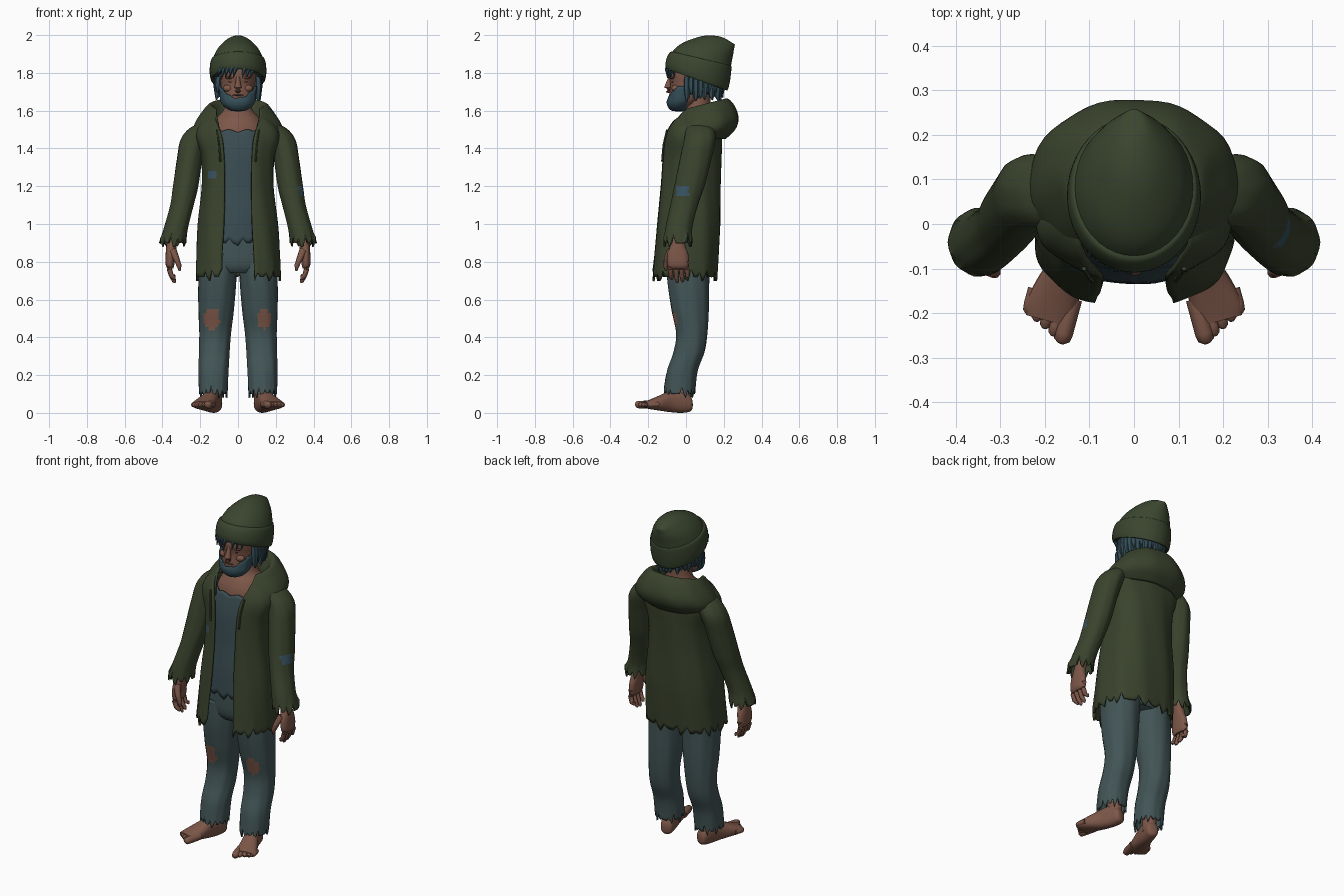
import bpy, bmesh, math, random
from mathutils import Vector, Matrix

random.seed(4)
if "Cube" in bpy.data.objects:
    bpy.data.objects.remove(bpy.data.objects["Cube"])


def material(name, rgb):
    m = bpy.data.materials.new(name)
    m.use_nodes = True
    m.diffuse_color = (*rgb, 1)
    bsdf = next(n for n in m.node_tree.nodes if n.type == "BSDF_PRINCIPLED")
    bsdf.inputs["Base Color"].default_value = (*rgb, 1)
    bsdf.inputs["Roughness"].default_value = 0.9
    return m


GREEN = material("coat green", (.042, .056, .026))
HAT = material("hat green", (.042, .06, .028))
TEAL = material("trouser teal", (.055, .09, .093))
SHIRT = material("shirt slate", (.042, .073, .084))
HAIR = material("hair blue grey", (.036, .078, .1))
SKIN = material("skin brown", (.205, .095, .066))
SHADE = material("dark skin", (.09, .04, .03))
EYE = material("eye dark", (.02, .018, .016))
PATCH = material("patch blue", (.04, .085, .12))


def finish(name, bm, mats, rule=None, thick=0, sx=1):
    """Turn a bmesh into a smooth shaded object."""
    if sx < 0:
        bmesh.ops.scale(bm, vec=(-1, 1, 1), verts=bm.verts)
        bmesh.ops.reverse_faces(bm, faces=bm.faces)
    for f in bm.faces:
        if rule:
            f.material_index = int(rule(f.calc_center_median()))
    me = bpy.data.meshes.new(name)
    bm.to_mesh(me)
    bm.free()
    for m in mats:
        me.materials.append(m)
    ob = bpy.data.objects.new(name, me)
    bpy.context.collection.objects.link(ob)
    if thick:
        mod = ob.modifiers.new("thickness", "SOLIDIFY")
        mod.thickness, mod.offset = thick, -1
    bpy.ops.object.select_all(action="DESELECT")
    ob.select_set(True)
    bpy.context.view_layer.objects.active = ob
    bpy.ops.object.shade_smooth_by_angle(angle=math.radians(50))
    return ob


def spline(rings, sub):
    """Smooth interpolation between control rings."""
    last = len(rings) - 1
    for i in range(last):
        a, b, c, d = (rings[max(0, min(last, i + k))] for k in (-1, 0, 1, 2))
        for s in range(sub):
            t = s / sub
            yield i + t, [q + .5 * t * (r - p + t * (2*p - 5*q + 4*r - u + t * (3*(q - r) + u - p)))
                          for p, q, r, u in zip(a, b, c, d)]
    yield last, rings[last]


def loft(name, rings, mats, seg=40, sub=4, p=1.0, opening=None, jag=0, top=None, fold=0,
         thick=0, cap=False, rule=None, sx=1, xf=None):
    """Rings run upward: z at front, centre x, half width, front y, back y, z at back."""
    rings = [r if len(r) == 6 else (*r, r[0]) for r in rings]
    if opening:
        rings = [(*r, o) for r, o in zip(rings, opening)]
    hem = [jag * random.uniform(.4, 1) * (c % 3 == 1) - jag * .5 * (c % 5 == 0) for c in range(seg + 1)]
    bm = bmesh.new()
    rows = []
    for t, r in spline(rings, sub):
        z0, cx, rx, yf, yb, z1 = r[:6]
        start = math.asin(min(.93, r[6] / rx) ** (1 / p)) if opening else 0
        row = []
        for c in range(seg + bool(opening)):
            th = start + (2 * math.pi - 2 * start) * c / seg
            sn, cs = math.sin(th), math.cos(th)
            k = 1 + fold * math.sin(9 * th + t)
            x = cx + k * rx * math.copysign(abs(sn) ** p, sn)
            v = math.copysign(abs(cs) ** p, cs)
            z = (z0 + z1) / 2 + (z0 - z1) / 2 * v + hem[c] * max(0, 1 - t)
            if top:
                z += top(th) * max(0, t - len(rings) + 2)
            co = Vector((x, (yf + yb) / 2 - k * (yb - yf) / 2 * v, z))
            row.append(bm.verts.new(xf @ co if xf else co))
        rows.append(row)
    for lo, hi in zip(rows, rows[1:]):
        for c in range(seg):
            d = (c + 1) % len(lo)
            bm.faces.new((lo[c], lo[d], hi[d], hi[c]))
    if cap:
        bm.faces.new(rows[0][::-1])
        bm.faces.new(rows[-1])
    return finish(name, bm, mats, rule, thick, sx)


def tubes(name, paths, mat, seg=8, sx=1, xf=None):
    """Round tapering strands; each point is x, y, z, radius."""
    bm = bmesh.new()
    for path in paths:
        pts = [Vector(q[:3]) for q in path]
        rows = []
        for i, q in enumerate(pts):
            way = pts[min(i + 1, len(pts) - 1)] - pts[max(i - 1, 0)]
            rot = way.to_track_quat("Z", "Y")
            ring = []
            for c in range(seg):
                a = 2 * math.pi * c / seg
                co = q + rot @ Vector((math.cos(a), math.sin(a), 0)) * path[i][3]
                ring.append(bm.verts.new(xf @ co if xf else co))
            rows.append(ring)
        for lo, hi in zip(rows, rows[1:]):
            for c in range(seg):
                bm.faces.new((lo[c], lo[c - seg + 1], hi[c - seg + 1], hi[c]))
        bm.faces.new(rows[0][::-1])
        bm.faces.new(rows[-1])
    return finish(name, bm, [mat], sx=sx)


def ball(name, at, size, mat):
    bm = bmesh.new()
    bmesh.ops.create_uvsphere(bm, u_segments=14, v_segments=8, radius=1,
                              matrix=Matrix.Translation(at) @ Matrix.Diagonal((*size, 1)))
    finish(name, bm, [mat])


# Coat body, open at the front with a torn hem
coat = [(.72, 0, .225, -.185, .165), (.85, 0, .22, -.175, .175), (1.0, 0, .212, -.16, .183),
        (1.2, 0, .19, -.14, .183), (1.35, 0, .195, -.128, .187), (1.45, 0, .225, -.116, .19),
        (1.51, 0, .215, -.1, .19), (1.56, 0, .17, -.075, .18), (1.58, 0, .13, -.04, .16)]
loft("coat_body", coat, [GREEN, PATCH], seg=64, p=.82, jag=.045, fold=.012, thick=.012,
     opening=(.088, .085, .076, .072, .074, .082, .1, .12, .115),
     rule=lambda c: c.y < 0 and abs(c.x + .135) < .022 and abs(c.z - 1.265) < .025)

# Hood lying on the shoulders, rolled over its rim
hood = [(1.46, 0, .2, -.09, .21, 1.45), (1.49, 0, .235, -.092, .262, 1.5), (1.53, 0, .222, -.085, .28, 1.56),
        (1.575, 0, .182, -.06, .255, 1.63), (1.6, 0, .15, -.04, .215, 1.665),
        (1.59, 0, .13, -.02, .185, 1.635), (1.53, 0, .125, -.01, .15, 1.55)]
loft("hood", hood, [GREEN], seg=48, p=.95, thick=.01, fold=.01,
     opening=(.1, .1, .105, .115, .115, .113, .11))

# Shirt, neck and chest, hips
loft("shirt", [(.9, 0, .18, -.135, .15), (1.05, 0, .175, -.13, .15), (1.2, 0, .165, -.115, .15),
               (1.38, 0, .17, -.102, .15), (1.485, 0, .15, -.078, .15)], [SHIRT], seg=60, p=.85, jag=.03,
     fold=.006, thick=.008, top=lambda th: .015 * abs(math.sin(6 * th)) + .02 * math.sin(th) ** 2)
loft("neck_and_chest", [(1.38, 0, .15, -.08, .14), (1.5, 0, .145, -.066, .145), (1.56, 0, .115, -.04, .145),
                        (1.61, 0, .075, -.005, .13), (1.72, 0, .066, -.005, .13)], [SKIN], cap=True)
loft("trouser_hips", [(.74, 0, .12, -.08, .11), (.79, 0, .185, -.105, .13), (.95, 0, .178, -.11, .135)],
     [TEAL], p=.85, cap=True)

# Foot frame: local x is sideways, y is up, z runs toward the toes
out = Vector((.965, .26, 0))
ahead = Vector((.26, -.965, 0))
foot_frame = Matrix.Translation((.112, .032, 0)) @ Matrix((out, (0, 0, 1), ahead)).transposed().to_4x4()

for sx, side in ((1, "left"), (-1, "right")):
    big = 1 if sx > 0 else 1.3

    # Trouser legs with torn knees and hems
    def torn_knee(c):
        e = ((c.x - sx * .14) / (.034 * big)) ** 2 + ((c.z - .495) / (.05 * big)) ** 2
        return c.y < .02 and e < random.uniform(.65, 1.2)

    loft(side + "_trouser_leg", [
        (.1, .13, .076, -.116, .048), (.22, .129, .079, -.1, .062), (.32, .126, .081, -.066, .098),
        (.42, .122, .084, -.052, .113), (.55, .116, .094, -.078, .12), (.7, .109, .1, -.1, .122),
        (.84, .1, .098, -.105, .13)], [TEAL, SKIN], seg=48, sub=7, p=.92, jag=.04, fold=.014,
        thick=.01, rule=torn_knee, sx=sx)

    # Bare foot, ankle and toes
    loft(side + "_foot", [(0, 0, .015, .025, .06), (.012, 0, .033, .007, .09), (.06, 0, .038, 0, .125),
                          (.12, .002, .042, .004, .118), (.18, .01, .052, .012, .092),
                          (.235, .016, .056, .02, .07), (.262, .016, .048, .028, .06)],
         [SKIN], seg=24, p=.85, cap=True, sx=sx, xf=foot_frame)
    loft(side + "_ankle", [(.05, .122, .036, -.06, .03), (.11, .122, .037, -.06, .025), (.25, .125, .045, -.06, .045)],
         [SKIN], seg=24, cap=True, sx=sx)
    toes = []
    for i in range(5):
        s, tip, r = -.028 + .0225 * i, .302 - .011 * i, .014 if i else .021
        toes.append([(s, .045, .2, r), (s, .044, tip - .022, r), (s, .042, tip - .006, r * .85), (s, .04, tip, r * .4)])
    tubes(side + "_toes", toes, SKIN, seg=10, sx=sx, xf=foot_frame)

    # Sleeve with torn cuff
    loft(side + "_sleeve", [
        (.9, .345, .072, -.118, .036), (.98, .328, .064, -.108, .034), (1.1, .297, .062, -.082, .064),
        (1.2, .278, .067, -.062, .098), (1.35, .256, .067, -.032, .135), (1.44, .236, .07, -.012, .155),
        (1.5, .2, .064, 0, .15), (1.54, .155, .04, .02, .13)], [GREEN, PATCH], seg=36, sub=6, jag=.04,
        fold=.014, thick=.009, sx=sx,
        rule=lambda c: sx > 0 and c.x > .3 and abs(c.y + .018) < .035 and abs(c.z - 1.18) < .03)

    # Hand with curled fingers
    loft(side + "_palm", [(.765, .358, .015, -.085, .005), (.785, .36, .023, -.098, .015),
                          (.84, .357, .026, -.098, .012), (.895, .35, .028, -.08, -.005),
                          (.97, .335, .03, -.07, 0)], [SKIN], seg=20, p=.9, cap=True, sx=sx)
    fingers = [[(.345, -.08, .86, .02), (.328, -.1, .82, .017), (.312, -.108, .78, .014), (.308, -.106, .752, .006)]]
    for i in range(4):
        y, end = -.08 + .029 * i, (.705, .688, .693, .715)[i]
        fingers.append([(.36, y, .8, .015), (.363, y - .002, .76, .014), (.352, y, .725, .013),
                        (.338, y + .004, end + .01, .011), (.334, y + .005, end, .005)])
    tubes(side + "_fingers", fingers, SKIN, sx=sx)

    # Drawstring, ear, eye and brow
    tubes(side + "_drawstring", [[(.112, -.1, 1.5, .005), (.1, -.119, 1.42, .005), (.093, -.126, 1.33, .006)]],
          HAT, seg=6, sx=sx)
    ball(side + "_ear", (sx * .1, .045, 1.725), (.012, .022, .034), SKIN)
    ball(side + "_eye", (sx * .036, -.071, 1.752), (.014, .006, .005), EYE)
    ball(side + "_brow", (sx * .038, -.072, 1.774), (.028, .013, .008), SHADE)
    ball(side + "_cheek", (sx * .05, -.055, 1.718), (.03, .022, .02), SKIN)

# Head, nose and mouth
loft("head", [(1.605, 0, .04, -.07, .0), (1.64, 0, .076, -.086, .06), (1.69, 0, .09, -.087, .13),
              (1.74, 0, .096, -.083, .17), (1.8, 0, .1, -.09, .185), (1.88, 0, .09, -.06, .17)],
     [SKIN], cap=True, p=.95)
tubes("nose", [[(0, -.08, 1.785, .009), (0, -.09, 1.755, .012), (0, -.097, 1.722, .019),
                (0, -.093, 1.705, .016), (0, -.085, 1.698, .008)]], SKIN, seg=12)
ball("mouth", (0, -.083, 1.682), (.03, .008, .004), SHADE)

# Beard, rising at the sides
loft("beard", [(1.596, 0, .01, -.05, -.02), (1.602, 0, .045, -.08, .0), (1.625, 0, .077, -.098, .025),
               (1.65, 0, .093, -.102, .045), (1.667, 0, .1, -.096, .06)], [HAIR], thick=.008, fold=.012,
     top=lambda th: .065 * math.sin(th) ** 2 + .004 * math.sin(11 * th))

# Hair under the hat: back shell, hanging locks and fringe
loft("hair_back", [(1.685, 0, .1, -.08, .165), (1.74, 0, .108, -.08, .185), (1.8, 0, .108, -.08, .19)],
     [HAIR], jag=.02, thick=.01, opening=(.096, .104, .104))
locks = []
for i in range(24):
    th = math.radians(72 + 216 * i / 23)
    sn, cs, end = math.sin(th), math.cos(th), random.uniform(1.65, 1.7)
    for_xy = lambda k: (.108 * k * sn, .05 - .135 * k * cs)
    locks.append([(*for_xy(1), 1.78, .018), (*for_xy(1.04), 1.73, .02),
                  (*for_xy(1.02), end + .02, .014), (*for_xy(1.08), end, .003)])
for x in (-.088, -.07, -.05, -.03, -.008, .04, .062, .085):
    y, drop = -.1 + 5 * x * x, random.uniform(.03, .055)
    locks.append([(x, y + .01, 1.845, .014), (x - .006, y - .002, 1.82, .012), (x - .018, y + .002, 1.82 - drop, .002)])
tubes("hair_locks", locks, HAIR, seg=6)

# Knitted hat with its tip drawn back, and its turned-up band
loft("hat", [(1.825, 0, .136, -.096, .213, 1.715), (1.845, 0, .144, -.102, .226, 1.755),
             (1.89, 0, .139, -.086, .235, 1.815), (1.94, 0, .121, -.046, .243, 1.865),
             (1.973, 0, .097, .015, .25, 1.9), (1.997, 0, .064, .1, .254, 1.925),
             (1.991, 0, .03, .185, .258, 1.945), (1.955, 0, .003, .252, .258, 1.952)], [HAT], cap=True)
loft("hat_band", [(1.832, 0, .125, -.088, .2, 1.722), (1.82, 0, .142, -.103, .219, 1.708),
                  (1.845, 0, .15, -.109, .232, 1.752), (1.885, 0, .148, -.1, .239, 1.805),
                  (1.91, 0, .14, -.083, .24, 1.835), (1.912, 0, .126, -.066, .232, 1.838)], [HAT], seg=48)
